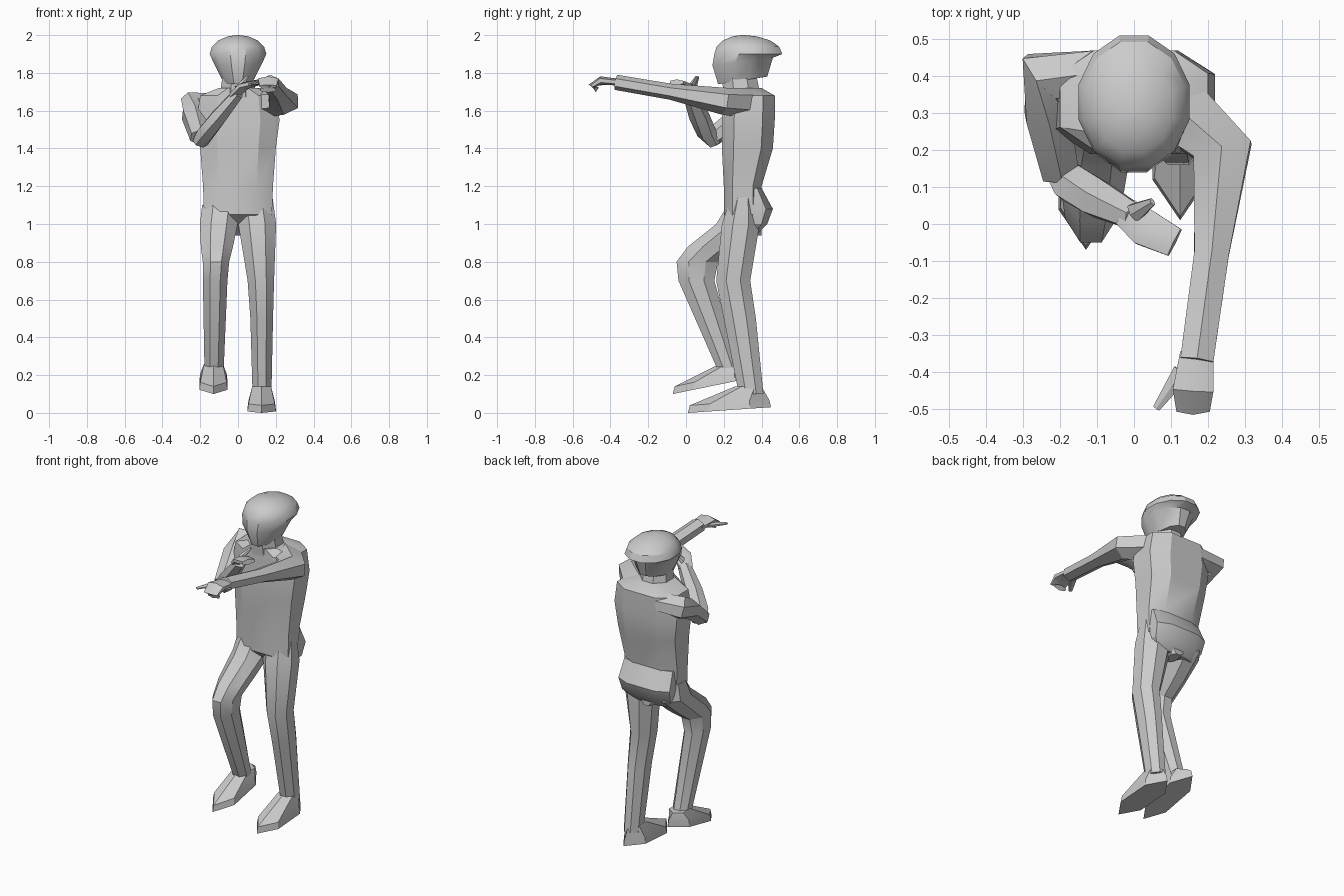
import bpy
import bmesh
import math
from mathutils import Vector

if "Cube" in bpy.data.objects:
    bpy.data.objects.remove(bpy.data.objects["Cube"], do_unlink=True)

GREY = (0.6, 0.6, 0.6, 1)
grey = bpy.data.materials.new("plain grey")
grey.use_nodes = True
grey.diffuse_color = GREY
grey.node_tree.nodes["Principled BSDF"].inputs["Base Color"].default_value = GREY


def outline(sides, power):
    """Unit cross-section with flat flanks; a lower power makes it boxier."""
    angles = [math.tau * (i + 0.5) / sides for i in range(sides)]
    wide = max(math.cos(a) for a in angles)
    deep = max(math.sin(a) for a in angles)
    pairs = [(math.cos(a) / wide, math.sin(a) / deep) for a in angles]
    return [[math.copysign(abs(v) ** power, v) for v in pair] for pair in pairs]


def skin(name, rings):
    """Join a list of point rings into a closed, softly shaded solid."""
    bm = bmesh.new()
    loops = [[bm.verts.new(point) for point in ring] for ring in rings]
    count = len(loops[0])
    for lower, upper in zip(loops, loops[1:]):
        for i in range(count):
            j = (i + 1) % count
            bm.faces.new((lower[i], lower[j], upper[j], upper[i]))
    bm.faces.new(loops[0])
    bm.faces.new(loops[-1])
    bmesh.ops.recalc_face_normals(bm, faces=bm.faces)
    mesh = bpy.data.meshes.new(name)
    bm.to_mesh(mesh)
    bm.free()
    mesh.materials.append(grey)
    part = bpy.data.objects.new(name, mesh)
    bpy.context.collection.objects.link(part)
    bpy.ops.object.select_all(action="DESELECT")
    bpy.context.view_layer.objects.active = part
    part.select_set(True)
    bpy.ops.object.shade_smooth_by_angle(angle=math.radians(30))


def stack(name, x, levels, sides=8, power=1, rise=0):
    """Levels are (height, half width, front, back); the lowest two can rise to
    the back. Parts off the middle lean inwards near hip height."""
    rings = []
    for i, (z, half, front, back) in enumerate(levels):
        centre = x * (1 - .2 * z ** 4)
        middle, depth = (front + back) / 2, (back - front) / 2
        tilt = rise if i < 2 else 0
        rings.append([(centre + u * half, middle + v * depth, z + tilt * (v + 1) / 2)
                      for u, v in outline(sides, power)])
    skin(name, rings)


def limb(name, flatness, stations):
    """Stations are (x, y, z, half width); flatness scales the thickness."""
    centres = [Vector(s[:3]) for s in stations]
    rings = []
    for i, (centre, station) in enumerate(zip(centres, stations)):
        ahead = centres[min(i + 1, len(centres) - 1)]
        behind = centres[max(i - 1, 0)]
        turn = (ahead - behind).to_track_quat("Y", "Z")
        half = station[3]
        rings.append([centre + turn @ Vector((u * half, 0, v * half * flatness))
                      for u, v in outline(6, 1)])
    skin(name, rings)


def foot(name, x, toe, sole, rise):
    """A wedge shoe with a pointed toe, its heel lifted by the given rise."""
    stack(name, x, [
        (sole, .075, toe, toe + .44),
        (sole + .04, .07, toe + .01, toe + .43),
        (sole + .13 + rise / 3, .05, toe + .25, toe + .39)], sides=6, rise=rise)


# Head: jaw under a dome that overhangs the back, then the neck
jaw = [(1.74, .08, .17, .43), (1.84, .13, .14, .46)]
dome = []
for angle in (0, .4, .8, 1.2, 1.5):
    spread = math.cos(angle)
    dome.append((1.9 + .1 * math.sin(angle), .15 * spread,
                 .3 - .15 * spread, .3 + .21 * spread))
stack("head", 0, jaw + dome, sides=12, rise=.04)
stack("neck", 0, [(1.65, .1, .2, .4), (1.8, .08, .19, .37)])

# Torso and seat
stack("torso", 0, [
    (.94, .03, .3, .4),
    (1.05, .18, .2, .4),
    (1.2, .185, .2, .4),
    (1.4, .2, .19, .46),
    (1.55, .22, .19, .47),
    (1.68, .2, .2, .47),
    (1.72, .1, .2, .4)], power=.7)
stack("seat", 0, [
    (.95, .13, .3, .38),
    (1, .17, .3, .43),
    (1.08, .18, .3, .46),
    (1.19, .17, .3, .4)], power=.7)

# Straight standing leg
stack("left_leg", .127, [
    (1.18, .1, .25, .36),
    (1, .1, .19, .39),
    (.7, .07, .16, .34),
    (.5, .06, .2, .37),
    (.1, .05, .28, .41)])
foot("left_foot", .125, .01, 0, .03)

# Bent leg lifted forward
stack("right_leg", -.127, [
    (1.1, .1, .22, .4),
    (1, .1, .16, .42),
    (.88, .085, .01, .28),
    (.8, .07, -.05, .17),
    (.7, .065, -.04, .15),
    (.2, .05, .18, .29)])
foot("right_foot", -.13, -.07, .1, .09)

# Left arm held straight out in front
limb("left_arm", .9, [
    (.1, .33, 1.64, .09),
    (.24, .2, 1.65, .08),
    (.21, -.08, 1.7, .047),
    (.17, -.37, 1.75, .045)])
limb("left_hand", .4, [
    (.17, -.35, 1.75, .045),
    (.16, -.45, 1.76, .055),
    (.16, -.5, 1.73, .045),
    (.16, -.47, 1.71, .04)])
limb("left_thumb", .6, [(.13, -.4, 1.75, .025), (.06, -.5, 1.74, .01)])

# Right arm folded across the chest
limb("right_upper_arm", 1, [
    (-.1, .41, 1.63, .06),
    (-.25, .4, 1.63, .07),
    (-.235, .3, 1.58, .06),
    (-.2, .14, 1.46, .05)])
limb("right_forearm", .9, [
    (-.2, .15, 1.43, .04),
    (-.17, .11, 1.48, .05),
    (-.1, .07, 1.57, .05),
    (0, .02, 1.69, .035)])
limb("right_hand", .4, [
    (-.02, .03, 1.68, .04),
    (.03, -.01, 1.73, .05),
    (.11, -.05, 1.75, .04)])
limb("right_thumb", .7, [(0, .03, 1.72, .025), (.05, .06, 1.78, .01)])
